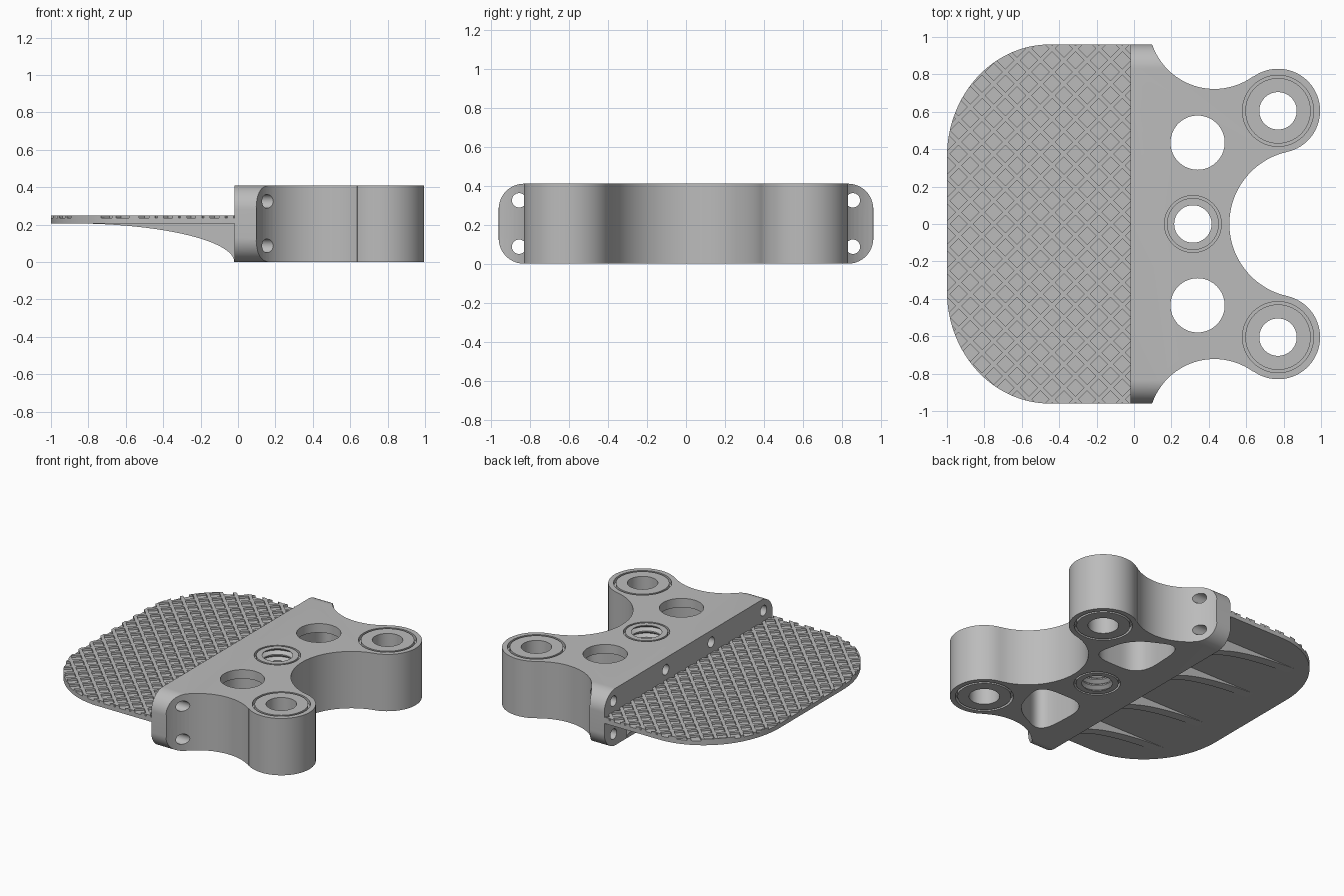
import bpy, bmesh, math
from mathutils import Matrix

cube = bpy.data.objects.get("Cube")
if cube:
    bpy.data.objects.remove(cube, do_unlink=True)

grey = bpy.data.materials.new("machined_grey")
grey.use_nodes = True
grey.diffuse_color = (0.5, 0.5, 0.5, 1)
bsdf = next(n for n in grey.node_tree.nodes if n.type == 'BSDF_PRINCIPLED')
bsdf.inputs["Base Color"].default_value = (0.5, 0.5, 0.5, 1)

HEIGHT, BACK, HALF = 0.41, -0.02, 0.96
EAR, EAR_R = (0.77, 0.605), 0.225


def arc(cx, cy, rx, ry, a0, a1, n=24):
    angles = [math.radians(a0 + (a1 - a0) * i / n) for i in range(n + 1)]
    return [(cx + rx * math.cos(a), cy + ry * math.sin(a)) for a in angles]


def mirrored(pts):
    """Close a half outline by mirroring it across y = 0."""
    return pts + [(x, -y) for x, y in reversed(pts)]


def rounded(corners, t, n=8):
    """Polygon with its corners eased by a quadratic curve."""
    out = []
    for i, (x, y) in enumerate(corners):
        (px, py), (qx, qy) = corners[i - 1], corners[(i + 1) % len(corners)]
        a = (x + (px - x) * t, y + (py - y) * t)
        b = (x + (qx - x) * t, y + (qy - y) * t)
        for k in range(n + 1):
            u = k / n
            out.append(tuple((1 - u) ** 2 * a[d] + 2 * u * (1 - u) * (x, y)[d] + u * u * b[d]
                             for d in (0, 1)))
    return out


def finish(name, bm):
    bmesh.ops.recalc_face_normals(bm, faces=bm.faces[:])
    mesh = bpy.data.meshes.new(name)
    bm.to_mesh(mesh)
    bm.free()
    mesh.materials.append(grey)
    ob = bpy.data.objects.new(name, mesh)
    bpy.context.collection.objects.link(ob)
    return ob


def add_prism(bm, pts, lo, hi, axis='z'):
    place = {'z': lambda a, b, h: (a, b, h),
             'x': lambda a, b, h: (h, a, b),
             'y': lambda a, b, h: (a, h, b)}[axis]
    clean = [p for i, p in enumerate(pts) if math.dist(p, pts[i - 1]) > 0.0005]
    low = [bm.verts.new(place(*p, lo)) for p in clean]
    high = [bm.verts.new(place(*p, hi)) for p in clean]
    bm.faces.new(low)
    bm.faces.new(high)
    for i in range(len(low)):
        bm.faces.new((low[i - 1], low[i], high[i], high[i - 1]))


def add_lathe(bm, profile, x, y, ring=False, n=64):
    """Turn a (radius, z) profile about a vertical axis: a ring or a capped solid."""
    loops = [[bm.verts.new((x + r * math.cos(math.tau * k / n), y + r * math.sin(math.tau * k / n), z))
              for k in range(n)] for r, z in profile]
    pairs = list(zip(loops, loops[1:]))
    if ring:
        pairs.append((loops[-1], loops[0]))
    else:
        bm.faces.new(loops[0])
        bm.faces.new(loops[-1])
    for a, b in pairs:
        for k in range(n):
            bm.faces.new((a[k - 1], a[k], b[k], b[k - 1]))


def boolean(target, cutter, operation):
    cutter.hide_render = True
    mod = target.modifiers.new("cut", 'BOOLEAN')
    mod.object, mod.operation, mod.solver = cutter, operation, 'EXACT'
    bpy.context.view_layer.update()
    result = target.evaluated_get(bpy.context.evaluated_depsgraph_get())
    mesh = bpy.data.meshes.new_from_object(result)
    target.modifiers.clear()
    target.data = mesh
    bpy.data.objects.remove(cutter, do_unlink=True)


def groove(bm, x, y, r0, r1, depth=0.03):
    for lo, hi in ((-0.05, depth), (HEIGHT - depth, HEIGHT + 0.05)):
        add_lathe(bm, [(r0, lo), (r1, lo), (r1, hi), (r0, hi)], x, y, ring=True)


# Clamp body: swept outline with two ears
half = arc(0.905, 0, 0.395, 0.395, 180, 102.6)
half += arc(*EAR, EAR_R, EAR_R, -77.4, 125.9, 40)
half += arc(0.43, 1.074, 0.352, 0.352, -54.1, -160.9)
half += [(0.1, HALF), (0.1, 1.05), (BACK, 1.05)]
bm = bmesh.new()
add_prism(bm, mirrored(half), -0.1, 0.5)
body = finish("clamp_body", bm)

# Rounded side ends
r = 0.13
end = []
for cy, cz, a in ((HALF - r, HEIGHT - r, 0), (r - HALF, HEIGHT - r, 90),
                  (r - HALF, r, 180), (HALF - r, r, 270)):
    end += arc(cy, cz, r, r, a, a + 90, 16)
bm = bmesh.new()
add_prism(bm, end, -0.2, 1.2, 'x')
boolean(body, finish("end_rounding", bm), 'INTERSECT')

# Ear bores, window holes, grooves and screw holes
bm = bmesh.new()
for s in (-1, 1):
    add_lathe(bm, [(0.1, -0.1), (0.1, 0.5)], EAR[0], s * EAR[1])
    groove(bm, EAR[0], s * EAR[1], 0.175, 0.19)
    add_lathe(bm, [(0.145, 0.2), (0.145, 0.5)], 0.34, s * 0.435)
    for z in (0.087, 0.325):
        add_prism(bm, arc(s * 0.855, z, 0.037, 0.037, 0, 360), -0.1, 0.35, 'x')
    add_prism(bm, arc(s * 0.26, 0.325, 0.037, 0.037, 0, 360), -0.1, 0.14, 'x')
groove(bm, 0.315, 0, 0.139, 0.152)

# Threaded centre bore
thread = [(0.1, -0.1)]
pitch = HEIGHT / 9
for i in range(9):
    thread += [(0.1, pitch * (i + 0.1)), (0.125, pitch * (i + 0.5)), (0.1, pitch * (i + 0.9))]
add_lathe(bm, thread + [(0.1, 0.5)], 0.315, 0)
boolean(body, finish("bore_cutter", bm), 'DIFFERENCE')

# Larger pockets opening below the window holes
bm = bmesh.new()
window = [(0.17, 0.26), (0.59, 0.26), (0.51, 0.58), (0.19, 0.74)]
for s in (-1, 1):
    add_prism(bm, [(x, s * y) for x, y in rounded(window, 0.38)], -0.1, 0.345)
boolean(body, finish("pocket_cutter", bm), 'DIFFERENCE')

# Foot plate with rounded outer corners
bm = bmesh.new()
add_prism(bm, mirrored([(BACK, HALF)] + arc(-0.45, 0.36, 0.55, 0.6, 90, 180, 32)), 0.205, 0.25)
plate = finish("foot_plate", bm)

# Diamond grip recesses
bm = bmesh.new()
step, size = 0.0625, 0.046
for i in range(0, 18):
    for j in range(-16, 17):
        if (i + j) % 2:
            x, y = -step * i, step * j
            add_prism(bm, [(x + size, y), (x, y + size), (x - size, y), (x, y - size)], 0.235, 0.3)
boolean(plate, finish("grip_cutter", bm), 'DIFFERENCE')

# Curved support ribs under the plate
ribs = []
for name, y in (("outer_right", -0.67), ("inner_right", -0.25), ("inner_left", 0.25), ("outer_left", 0.67)):
    bm = bmesh.new()
    curve = arc(-0.9, 0, 0.88, 0.207, 0, 88)
    add_prism(bm, curve + [(-0.87, 0.215), (BACK, 0.215)], y - 0.035, y + 0.035, 'y')
    ribs.append(finish(name + "_rib", bm))

# Smooth curved walls, keep machined edges crisp
bpy.ops.object.select_all(action='DESELECT')
for ob in [body, plate] + ribs:
    ob.select_set(True)
bpy.context.view_layer.objects.active = body
bpy.ops.object.shade_smooth_by_angle(angle=math.radians(25))
